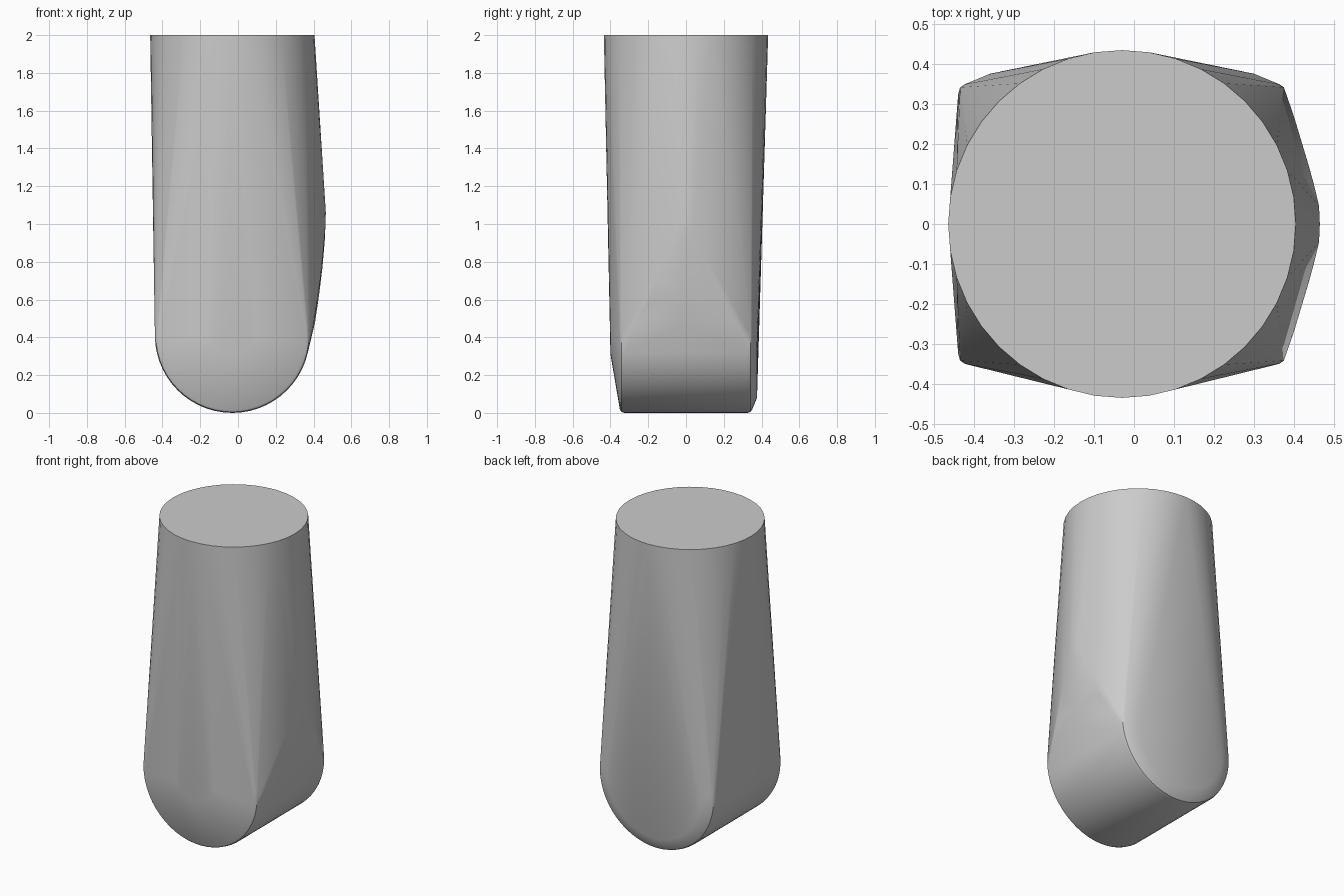
import bpy, bmesh
from math import cos, sin, tau

cube = bpy.data.objects.get("Cube")
if cube:
    bpy.data.objects.remove(cube, do_unlink=True)

CX = -0.03      # axis of the round top and of the rounded foot
FOOT_Z = 0.41   # height of the foot's cross axis

grey = bpy.data.materials.new("plain grey")
grey.use_nodes = True
colour = (0.6, 0.6, 0.6, 1)
grey.diffuse_color = colour
grey.node_tree.nodes["Principled BSDF"].inputs["Base Color"].default_value = colour

bm = bmesh.new()


def ring(count, place):
    for i in range(count):
        a = tau * i / count
        bm.verts.new(place(cos(a), sin(a)))


# Round flat top
ring(40, lambda c, s: (CX + 0.435 * c, 0.435 * s, 2))

# Rounded foot: a short cylinder lying front to back, with soft rims
for y, r in ((0.325, 0.41), (0.342, 0.405), (0.35, 0.393)):
    for side in (-1, 1):
        ring(56, lambda c, s: (CX + r * c, side * y, FOOT_Z + r * s))

# Slightly domed back and front of the foot
ring(40, lambda c, s: (CX + 0.33 * c, 0.376, FOOT_Z + 0.33 * s))
ring(24, lambda c, s: (CX + 0.13 * c, -0.4, 0.42 + 0.11 * s))

# Bulging arch on the left side: x, half width, height
for x, y, z in ((0.465, 0.0, 1.06), (0.463, 0.045, 1.0), (0.45, 0.1, 0.84),
                (0.436, 0.15, 0.71), (0.42, 0.2, 0.6), (0.4, 0.27, 0.47)):
    for side in (-1, 1):
        bm.verts.new((x, side * y, z))
for x, z in ((0.46, 0.92), (0.447, 0.77), (0.43, 0.63), (0.408, 0.48)):
    bm.verts.new((x, 0, z))

# Tight skin around all the sections
bmesh.ops.remove_doubles(bm, verts=bm.verts, dist=0.0001)
bmesh.ops.convex_hull(bm, input=bm.verts)
bmesh.ops.delete(bm, geom=[v for v in bm.verts if not v.link_faces], context='VERTS')
bmesh.ops.dissolve_limit(bm, angle_limit=0.002, verts=bm.verts, edges=bm.edges)
bmesh.ops.recalc_face_normals(bm, faces=bm.faces)

mesh = bpy.data.meshes.new("rounded_peg")
bm.to_mesh(mesh)
bm.free()
mesh.materials.append(grey)
peg = bpy.data.objects.new("rounded_peg", mesh)
bpy.context.collection.objects.link(peg)

bpy.ops.object.select_all(action='DESELECT')
peg.select_set(True)
bpy.context.view_layer.objects.active = peg
bpy.ops.object.shade_smooth_by_angle(angle=0.6)
